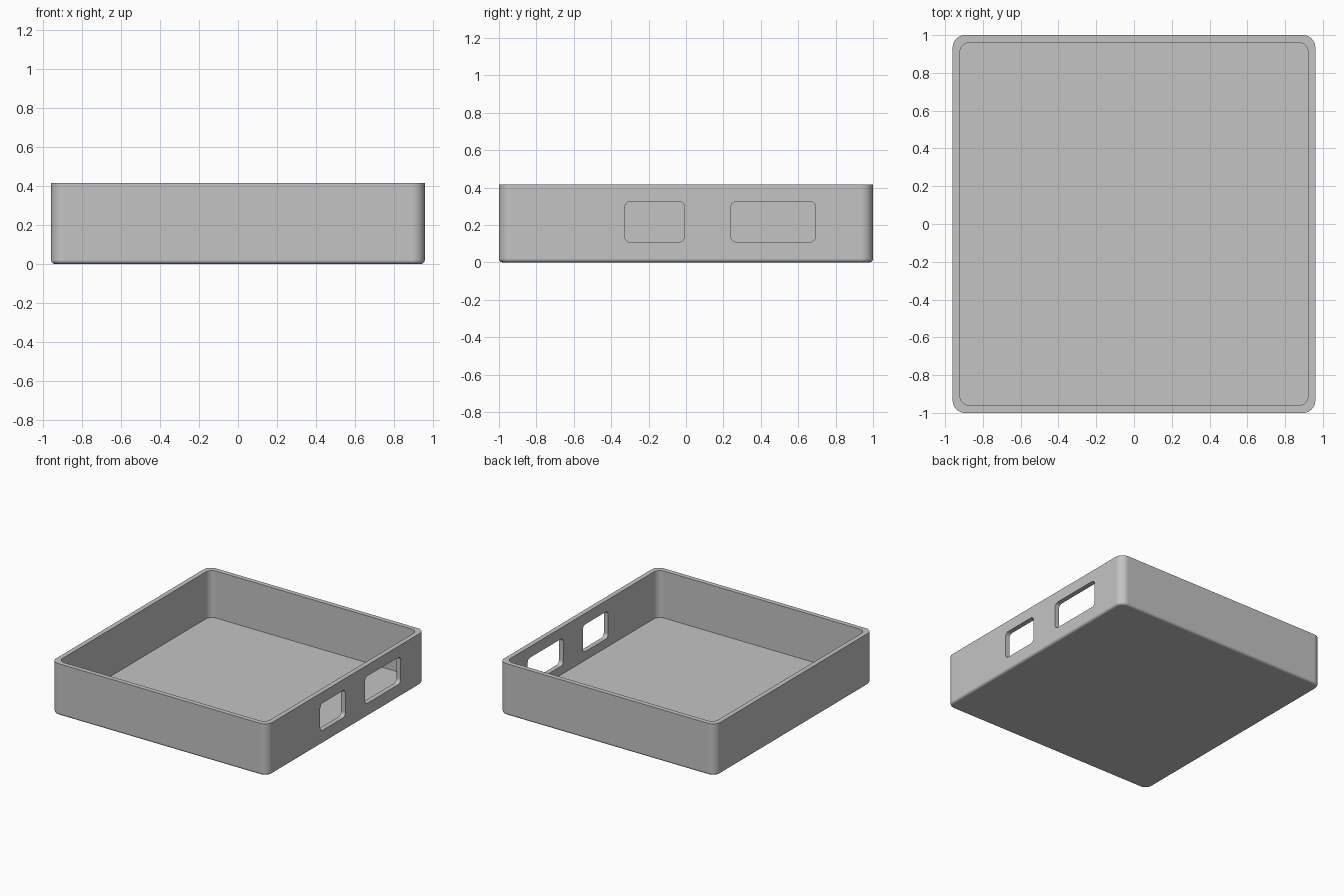
import bpy
import bmesh
from math import radians, sin, cos, pi
from mathutils import Vector

default = bpy.data.objects.get("Cube")
if default:
    bpy.data.objects.remove(default, do_unlink=True)

HALF_X, HALF_Y, HEIGHT = 0.96, 1.0, 0.415
WALL, FLOOR = 0.038, 0.038
CORNER, FILLET = 0.065, 0.02

grey = bpy.data.materials.new("plain grey")
grey.use_nodes = True
colour = (0.55, 0.55, 0.55, 1)
grey.diffuse_color = colour
grey.node_tree.nodes["Principled BSDF"].inputs["Base Color"].default_value = colour


def rounded_outline(half_a, half_b, radius, steps=10):
    """Points of a rounded rectangle, counter-clockwise."""
    points = []
    for corner, (sa, sb) in enumerate([(1, 1), (-1, 1), (-1, -1), (1, -1)]):
        for i in range(steps + 1):
            angle = (corner + i / steps) * pi / 2
            points.append((sa * (half_a - radius) + radius * cos(angle),
                           sb * (half_b - radius) + radius * sin(angle)))
    return points


def skin(name, rings):
    """Closed solid through a list of matching point rings."""
    bm = bmesh.new()
    loops = [[bm.verts.new(p) for p in ring] for ring in rings]
    for low, high in zip(loops, loops[1:]):
        for i in range(len(low)):
            j = (i + 1) % len(low)
            bm.faces.new((low[i], low[j], high[j], high[i]))
    bm.faces.new(loops[0][::-1])
    bm.faces.new(loops[-1])
    bmesh.ops.recalc_face_normals(bm, faces=bm.faces)
    mesh = bpy.data.meshes.new(name)
    bm.to_mesh(mesh)
    bm.free()
    mesh.materials.append(grey)
    obj = bpy.data.objects.new(name, mesh)
    bpy.context.collection.objects.link(obj)
    return obj


# Tray section as (inset, height, corner radius): fillet, outer wall, rim, floor
section = []
for i in range(7):
    a = i / 6 * pi / 2
    inset = FILLET * (1 - sin(a))
    section.append((inset, FILLET * (1 - cos(a)), CORNER - inset))
section += [(0, HEIGHT, CORNER), (WALL, HEIGHT, 0.055), (WALL, FLOOR, 0.055)]
tray = skin("open_tray", [
    [Vector((x, y, z)) for x, y in rounded_outline(HALF_X - d, HALF_Y - d, r)]
    for d, z, r in section])

# Two rounded ports through the +x wall
bpy.context.view_layer.objects.active = tray
for name, y0, y1 in [("small_port", -0.328, -0.008), ("large_port", 0.24, 0.692)]:
    z0, z1 = 0.108, 0.326
    outline = rounded_outline((y1 - y0) / 2, (z1 - z0) / 2, 0.032, 8)
    cutter = skin(name + "_cutter", [
        [Vector((x, (y0 + y1) / 2 + a, (z0 + z1) / 2 + b)) for a, b in outline]
        for x in (HALF_X - 0.1, HALF_X + 0.1)])
    cutter.hide_render = True
    cut = tray.modifiers.new(name, "BOOLEAN")
    cut.operation = "DIFFERENCE"
    cut.solver = "EXACT"
    cut.object = cutter
    bpy.ops.object.modifier_apply(modifier=cut.name)
    bpy.data.objects.remove(cutter, do_unlink=True)

# Smooth fillets, crisp rims, flat walls
bpy.ops.object.select_all(action="DESELECT")
tray.select_set(True)
bpy.ops.object.shade_smooth_by_angle(angle=radians(30))
weighted = tray.modifiers.new("flat_walls", "WEIGHTED_NORMAL")
weighted.keep_sharp = True
